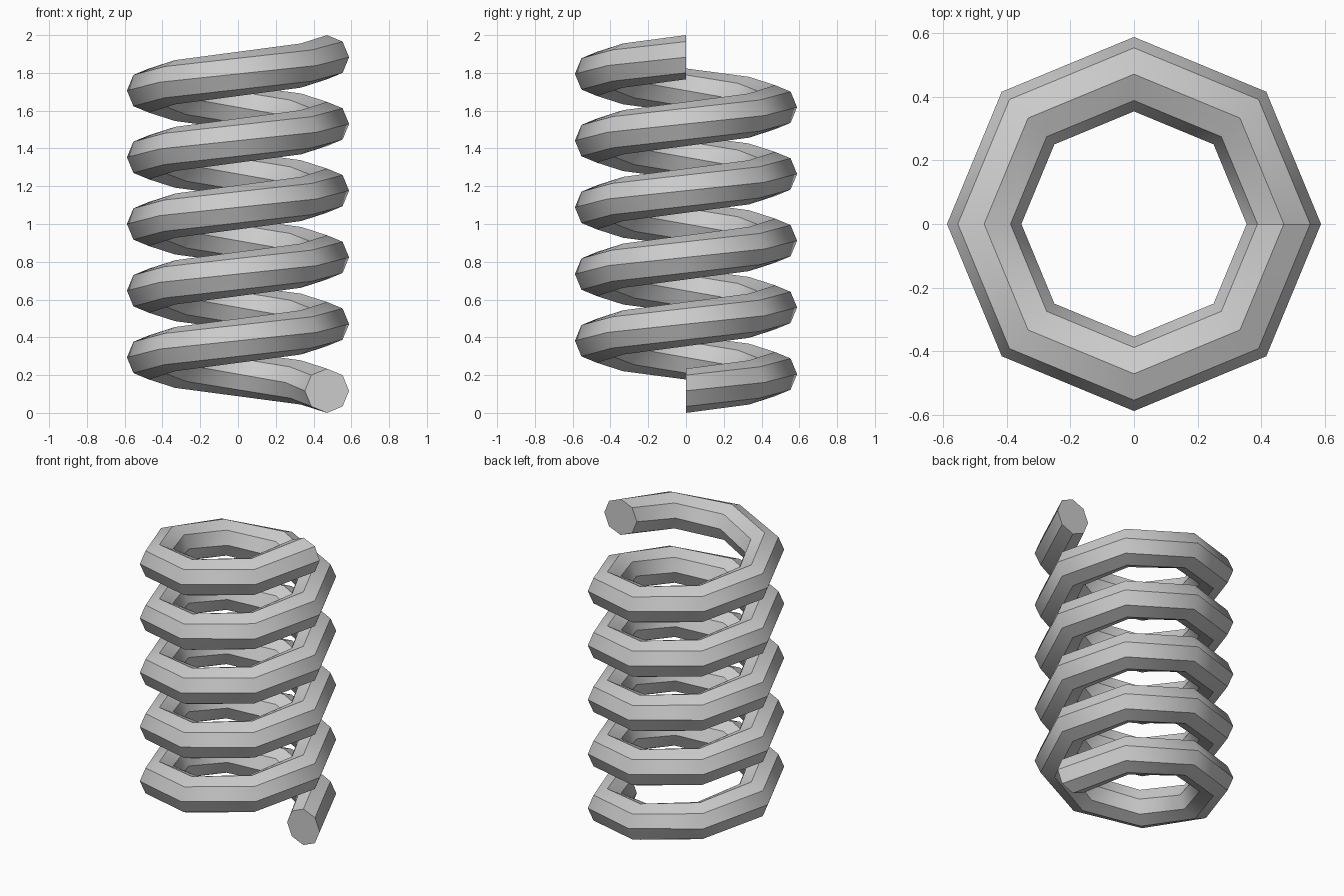
import bpy, bmesh
from math import sin, cos, pi

if "Cube" in bpy.data.objects:
    bpy.data.objects.remove(bpy.data.objects["Cube"])

TURNS, STEPS, SIDES = 5, 8, 8        # coil turns, segments per turn, wire sides
RADIUS, WIRE = 0.471, 0.117          # coil radius and wire radius
RISE = 2.0 - 2 * WIRE                # climb of the wire centre line

bm = bmesh.new()

# Wire sections: upright octagons swept round the z axis while climbing
rings = []
count = TURNS * STEPS
for i in range(count + 1):
    a = 2 * pi * i / STEPS
    z = WIRE + RISE * i / count
    ring = []
    for j in range(SIDES):
        b = 2 * pi * j / SIDES
        r = RADIUS + WIRE * cos(b)
        ring.append(bm.verts.new((r * cos(a), r * sin(a), z + WIRE * sin(b))))
    rings.append(ring)

# Skin between neighbouring sections, smooth along the wire
for lo, hi in zip(rings, rings[1:]):
    for j in range(SIDES):
        k = (j + 1) % SIDES
        bm.faces.new((lo[j], hi[j], hi[k], lo[k])).smooth = True

# Crisp edges running along the wire
for lo, hi in zip(rings, rings[1:]):
    for p, q in zip(lo, hi):
        bm.edges.get((p, q)).smooth = False

# Flat end caps
for ring in (rings[0], rings[-1]):
    cap = bm.faces.new(ring)
    for e in cap.edges:
        e.smooth = False

bmesh.ops.recalc_face_normals(bm, faces=bm.faces)
mesh = bpy.data.meshes.new("coil_spring")
bm.to_mesh(mesh)
bm.free()
spring = bpy.data.objects.new("coil_spring", mesh)
bpy.context.collection.objects.link(spring)
